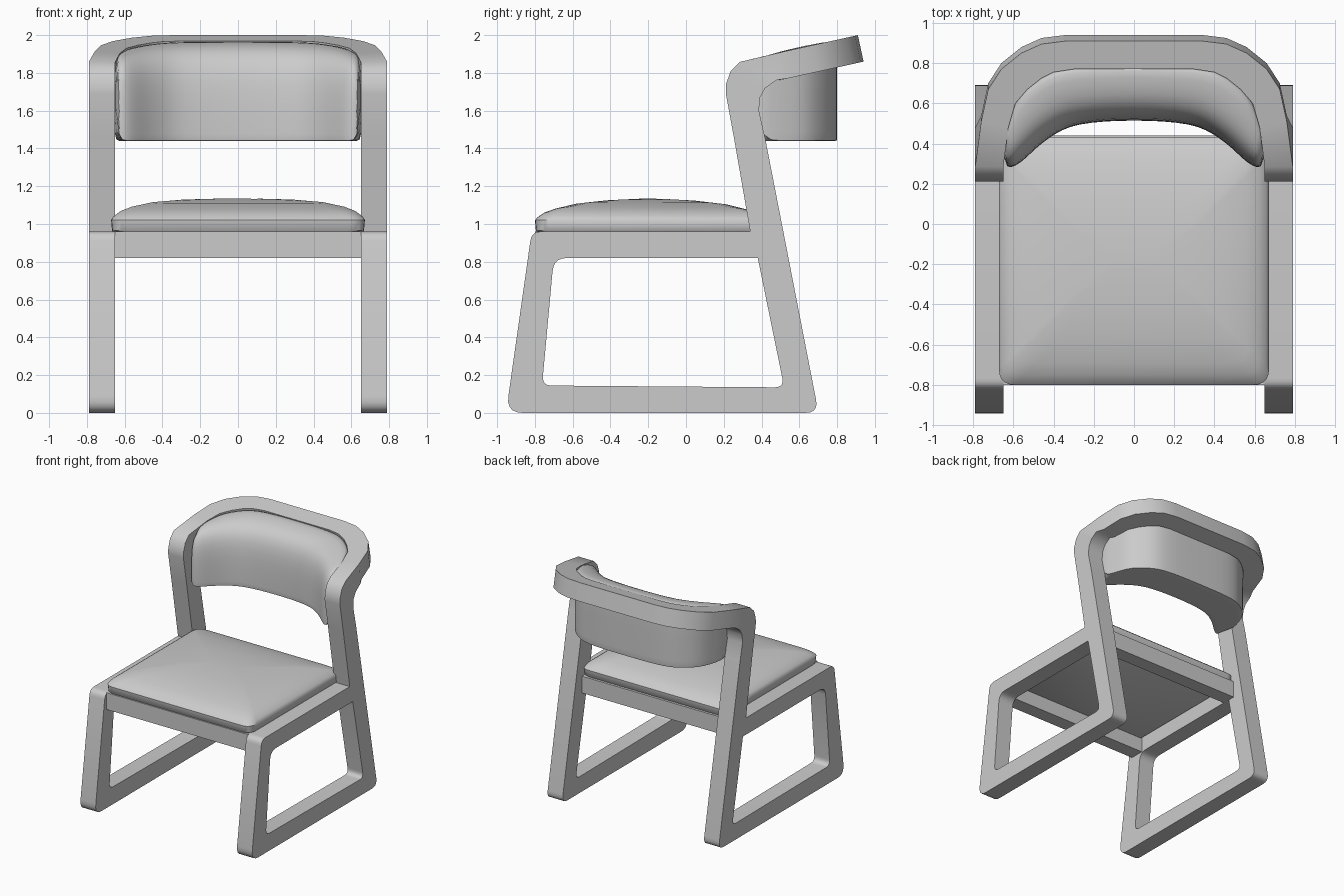
import bpy, bmesh
from mathutils import Vector, Matrix

if "Cube" in bpy.data.objects:
    bpy.data.objects.remove(bpy.data.objects["Cube"])


def finish(ob, angle=0.6):
    # weld, fix normals, smooth with sharp edges kept
    bm = bmesh.new()
    bm.from_mesh(ob.data)
    bmesh.ops.remove_doubles(bm, verts=bm.verts, dist=0.0005)
    bmesh.ops.recalc_face_normals(bm, faces=bm.faces)
    bm.to_mesh(ob.data)
    bm.free()
    bpy.ops.object.select_all(action='DESELECT')
    ob.select_set(True)
    bpy.context.view_layer.objects.active = ob
    bpy.ops.object.shade_smooth_by_angle(angle=angle)
    return ob


def loft(name, rings, subsurf=0, angle=0.6):
    # skin closed rings of equal length and cap both ends
    n = len(rings[0])
    verts = [p for r in rings for p in r]
    faces = [(i * n + j, i * n + (j + 1) % n, (i + 1) * n + (j + 1) % n, (i + 1) * n + j)
             for i in range(len(rings) - 1) for j in range(n)]
    faces += [tuple(range(n)), tuple(range(len(verts) - n, len(verts)))]
    me = bpy.data.meshes.new(name)
    me.from_pydata(verts, [], faces)
    ob = bpy.data.objects.new(name, me)
    bpy.context.collection.objects.link(ob)
    finish(ob, angle)
    if subsurf:
        m = ob.modifiers.new("smooth", 'SUBSURF')
        m.levels = m.render_levels = subsurf
    return ob


def rounded(corners, steps=5):
    # polygon (x, y, radius) with rounded corners
    out = []
    for i, (x, y, r) in enumerate(corners):
        p = Vector((x, y))
        if r == 0:
            out.append(p)
            continue
        a = (Vector(corners[i - 1][:2]) - p).normalized() * r + p
        b = (Vector(corners[(i + 1) % len(corners)][:2]) - p).normalized() * r + p
        for k in range(steps + 1):
            t = k / steps
            out.append(a * (1 - t) ** 2 + p * 2 * t * (1 - t) + b * t * t)
    return out


def box(name, x0, x1, y0, y1, z0, z1):
    ring = lambda z: [(x0, y0, z), (x1, y0, z), (x1, y1, z), (x0, y1, z)]
    return loft(name, [ring(z0), ring(z1)])


# side frames: outline with a window, extruded sideways
outer = [(-0.953, 0, 0.09), (0.702, 0, 0.07), (0.42, 1.45, 0), (0.255, 1.45, 0),
         (0.34, 0.96, 0), (-0.817, 0.96, 0.05)]
hole = [(-0.762, 0.145, 0.05), (0.52, 0.135, 0.05), (0.38, 0.82, 0), (-0.70, 0.82, 0.07)]
for side, sx in (("left", -1), ("right", 1)):
    cu = bpy.data.curves.new("frame", 'CURVE')
    cu.dimensions = '2D'
    cu.fill_mode = 'BOTH'
    cu.extrude = 0.07
    for loop in (outer, hole):
        pts = rounded(loop)
        sp = cu.splines.new('POLY')
        sp.points.add(len(pts) - 1)
        for q, p in zip(sp.points, pts):
            q.co = (p.x, p.y, 0, 1)
        sp.use_cyclic_u = True
    ob = bpy.data.objects.new(side + "_side_frame", cu)
    bpy.context.collection.objects.link(ob)
    bpy.ops.object.select_all(action='DESELECT')
    ob.select_set(True)
    bpy.context.view_layer.objects.active = ob
    bpy.ops.object.convert(target='MESH')
    ob = bpy.context.view_layer.objects.active
    ob.data.transform(Matrix(((0, 0, 1, sx * 0.72), (1, 0, 0, 0), (0, 1, 0, 0), (0, 0, 0, 1))))
    finish(ob)


# top rail: rises from the posts, bends back and wraps round the backrest
def rail_z(y):
    return 1.86 + 0.222 * (y - 0.28)


half = []
for (yt, zt), (yb, zb) in (((0.255, 1.45), (0.42, 1.45)), ((0.211, 1.69), (0.386, 1.60)),
                           ((0.212, 1.74), (0.392, 1.67)), ((0.236, 1.81), (0.42, 1.72)),
                           ((0.285, 1.858), (0.48, 1.762))):
    half.append([(0.79, yt, zt), (0.65, yt, zt), (0.65, yb, zb), (0.79, yb, zb)])
for (xo, yo), (xi, yi) in (((0.76, 0.51), (0.625, 0.48)), ((0.725, 0.67), (0.59, 0.60)),
                           ((0.66, 0.77), (0.53, 0.67)), ((0.56, 0.85), (0.46, 0.725)),
                           ((0.46, 0.895), (0.40, 0.755)), ((0.34, 0.91), (0.30, 0.77))):
    o, i = (xo, yo, rail_z(yo)), (xi, yi, rail_z(yi))
    half.append([o, i, (xi, yi + 0.03, i[2] - 0.14), (xo, yo + 0.03, o[2] - 0.14)])
loft("top_rail", half + [[(-x, y, z) for x, y, z in r] for r in reversed(half)])

# seat cross bars
box("front_seat_bar", -0.65, 0.65, -0.80, -0.68, 0.82, 0.96)
box("rear_seat_bar", -0.65, 0.65, 0.32, 0.44, 0.82, 0.96)

# seat cushion: stacked rounded rectangles with a gentle crown
rings = []
for inset, z, crown in ((0.03, 0.94, 0), (0.005, 0.965, 0), (0, 1.03, 0.2), (0.015, 1.06, 0.5),
                        (0.05, 1.09, 0.7), (0.11, 1.115, 1), (0.22, 1.128, 1),
                        (0.38, 1.132, 1), (0.55, 1.134, 1)):
    x, y0, y1, r = 0.672 - inset, -0.80 + inset, 0.43 - inset, 0.08 if inset < 0.5 else 0.03
    ring = rounded([(-x, y0, r), (x, y0, r), (x, y1, r), (-x, y1, r)])
    rings.append([(p.x, p.y, z - crown * 0.05 * ((p.y + 0.2) / 0.6) ** 2) for p in ring])
loft("seat_cushion", rings, angle=0.8)

# back cushion: crescent in plan, rolled over at the top to meet the rail
front = [(0.64, 0.27), (0.585, 0.29), (0.54, 0.325), (0.48, 0.385), (0.42, 0.43),
         (0.36, 0.468), (0.28, 0.497), (0.14, 0.512), (0, 0.515)]
back = [(0.66, 0.40), (0.63, 0.50), (0.595, 0.62), (0.535, 0.69), (0.46, 0.745),
        (0.40, 0.775), (0.30, 0.795), (0.14, 0.80), (0, 0.80)]
# (blend front to back, height fraction)
section = [(0, 0), (0, 0.02), (0, 0.35), (0.03, 0.6), (0.12, 0.8), (0.32, 0.92), (0.6, 0.975),
           (0.9, 1), (1, 0.97), (1, 0.5), (1, 0.02), (1, 0), (0.96, 0), (0.04, 0)]
half = []
for (xf, yf), (xb, yb) in zip(front, back):
    top = rail_z(yb - 0.03) - 1.44
    half.append([(xf + (xb - xf) * t, yf + (yb - yf) * t, 1.44 + h * top) for t, h in section])
loft("back_cushion", half + [[(-x, y, z) for x, y, z in r] for r in reversed(half[:-1])],
     subsurf=1, angle=1.0)
